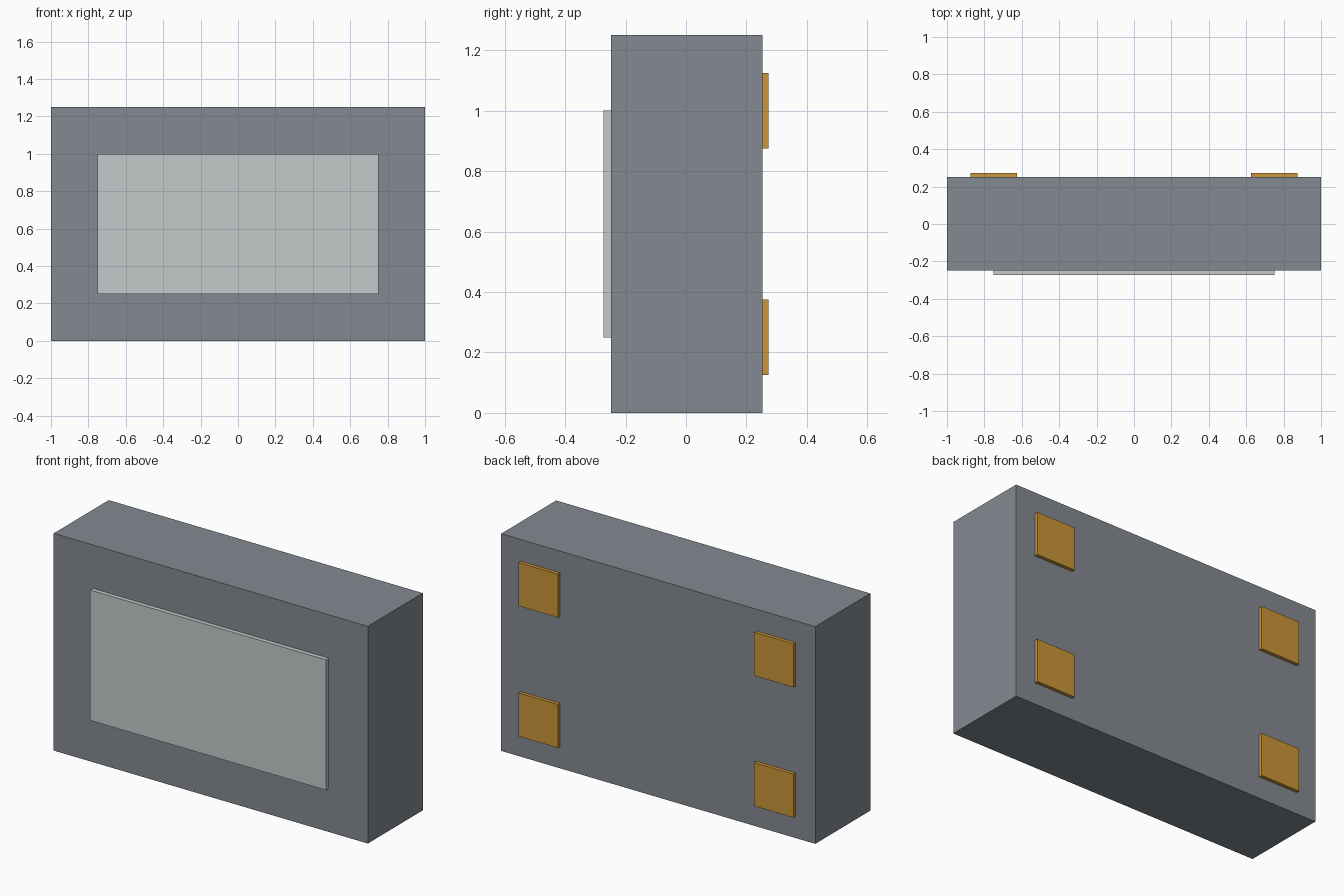
import bpy

# Remove the default cube
cube = bpy.data.objects.get("Cube")
if cube:
    bpy.data.objects.remove(cube, do_unlink=True)


def make_material(name, rgb):
    mat = bpy.data.materials.new(name)
    mat.use_nodes = True
    color = (*rgb, 1.0)
    mat.diffuse_color = color
    mat.node_tree.nodes["Principled BSDF"].inputs["Base Color"].default_value = color
    return mat


def box(name, center, size, mat):
    bpy.ops.mesh.primitive_cube_add(size=1, location=center)
    obj = bpy.context.object
    obj.name = name
    obj.scale = size
    bpy.ops.object.transform_apply(location=False, rotation=False, scale=True)
    obj.data.materials.append(mat)
    return obj


slate = make_material("slate_grey", (0.23, 0.255, 0.285))
silver = make_material("pale_silver", (0.56, 0.585, 0.585))
gold = make_material("gold", (0.59, 0.305, 0.04))

WIDTH, DEPTH, HEIGHT = 2.0, 0.5, 1.25
LID, PAD = 0.025, 0.02           # thickness of the front lid and back pads
BODY_Y = (LID - PAD) / 2         # keeps the overall depth centred
MID_Z = HEIGHT / 2

# Main body
box("body", (0, BODY_Y, MID_Z), (WIDTH, DEPTH, HEIGHT), slate)

# Raised lid on the front
box("front_lid", (0, BODY_Y - (DEPTH + LID) / 2, MID_Z), (1.5, LID, 0.75), silver)

# Four contact pads near the corners of the back
for side, sx in (("right", -1), ("left", 1)):
    for level, sz in (("lower", -1), ("upper", 1)):
        box(f"contact_pad_{level}_{side}",
            (sx * 0.75, BODY_Y + (DEPTH + PAD) / 2, MID_Z + sz * 0.375),
            (0.25, PAD, 0.25), gold)
